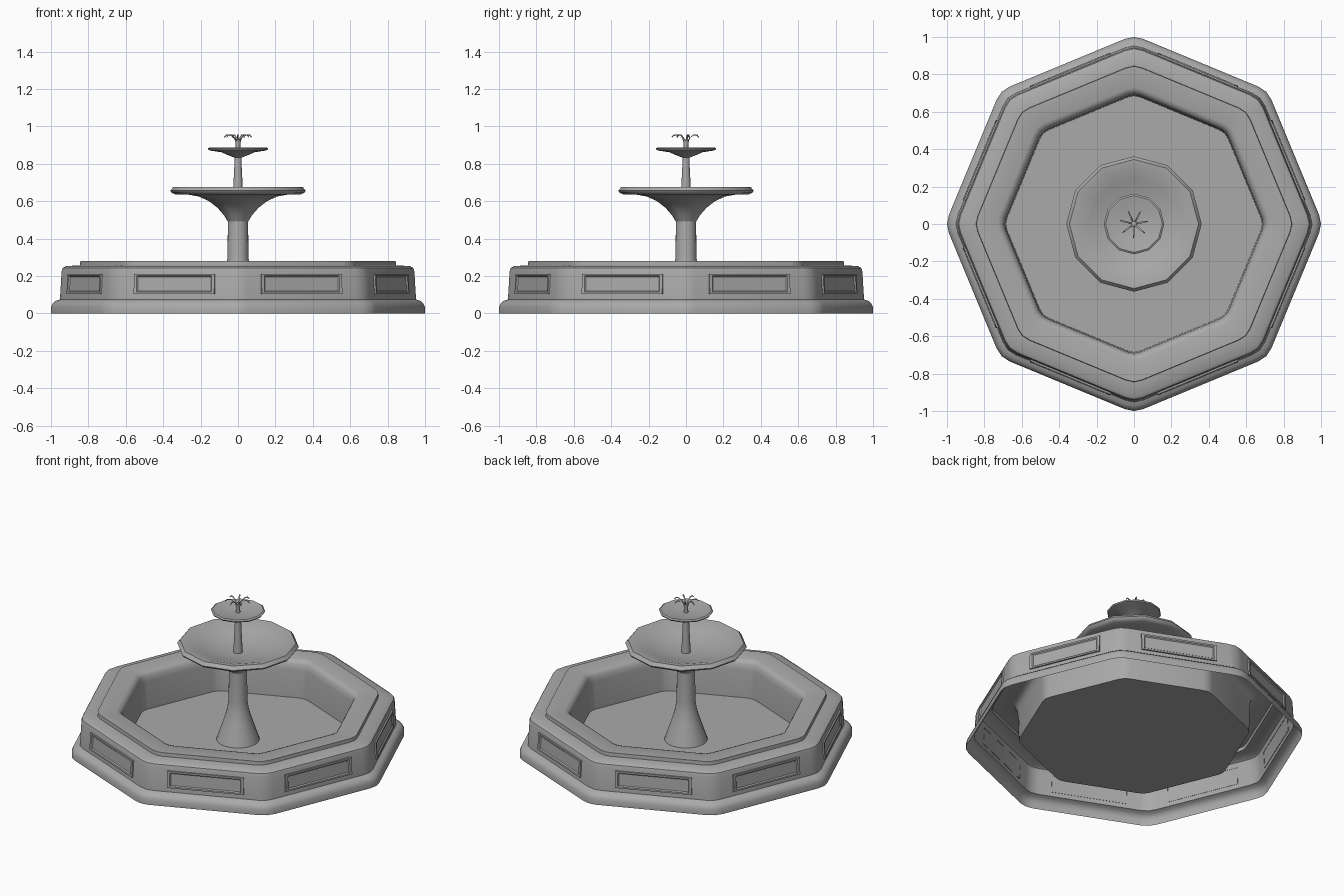
import bpy, bmesh
from math import sin, cos, pi, radians
from mathutils import Vector, Matrix

cube = bpy.data.objects.get("Cube")
if cube:
    bpy.data.objects.remove(cube, do_unlink=True)

stone = bpy.data.materials.new("grey stone")
stone.use_nodes = True
grey = (0.4, 0.4, 0.4, 1)
stone.diffuse_color = grey
stone.node_tree.nodes["Principled BSDF"].inputs["Base Color"].default_value = grey


def loft(name, rings, cap=False, angle=40):
    """Skin a list of closed point rings, optionally filling the last one."""
    bm = bmesh.new()
    loops = [[bm.verts.new(p) for p in ring] for ring in rings]
    n = len(loops[0])
    for a, b in zip(loops, loops[1:]):
        for i in range(n):
            j = (i + 1) % n
            bm.faces.new((a[i], a[j], b[j], b[i]))
    if cap:
        bm.faces.new(loops[-1])
    mesh = bpy.data.meshes.new(name)
    bm.to_mesh(mesh)
    bm.free()
    mesh.materials.append(stone)
    obj = bpy.data.objects.new(name, mesh)
    bpy.context.collection.objects.link(obj)
    bpy.ops.object.select_all(action='DESELECT')
    obj.select_set(True)
    bpy.context.view_layer.objects.active = obj
    bpy.ops.object.shade_smooth_by_angle(angle=radians(angle))
    return obj


def circle(r, z, sides):
    return [(r * cos(2 * pi * i / sides), r * sin(2 * pi * i / sides), z)
            for i in range(sides)]


def octagon(r, z):
    """Octagon with softened corners; r is the corner radius."""
    corners = [Vector((cos(i * pi / 4), sin(i * pi / 4), 0)) * r * 1.01 for i in range(8)]
    ring = []
    for i, c in enumerate(corners):
        before, after = corners[i - 1], corners[(i + 1) % 8]
        ring += [c.lerp(before, 0.07), c / 1.01, c.lerp(after, 0.07)]
    return [p + Vector((0, 0, z)) for p in ring]


def lathe(name, profile, sides, cap=False, angle=40):
    return loft(name, [circle(r, z, sides) for r, z in profile], cap, angle)


# Basin: one open-bottomed skin from the plinth over the rim to the floor
basin = [(1, 0), (1, 0.035), (0.99, 0.055), (0.975, 0.067), (0.952, 0.075),
         (0.943, 0.225), (0.937, 0.243), (0.92, 0.253), (0.845, 0.257),
         (0.843, 0.28), (0.73, 0.28), (0.71, 0.272), (0.697, 0.255),
         (0.69, 0.22), (0.685, 0.04)]
loft("basin", [octagon(r, z) for r, z in basin], cap=True)

# Framed panels, one on each side of the basin
steps = [(0.233, 0.054, -0.002), (0.233, 0.054, 0.009), (0.217, 0.044, 0.009),
         (0.211, 0.038, 0.002)]
frame = [[Vector((d, sx * w, sz * h)) for sx, sz in ((-1, -1), (1, -1), (1, 1), (-1, 1))]
         for w, h, d in steps]
for i in range(8):
    panel = loft(f"wall_panel_{i + 1}", frame, cap=True, angle=20)
    panel.matrix_world = (Matrix.Rotation((i + 0.5) * pi / 4, 4, 'Z')
                          @ Matrix.Translation((0.884, 0, 0.157))
                          @ Matrix.Rotation(radians(-3), 4, 'Y'))

# Pedestal with a flared foot
lathe("pedestal", [(0.128, 0.04), (0.112, 0.09), (0.085, 0.17), (0.064, 0.24),
                   (0.056, 0.3), (0.054, 0.5)], 24)

# Large bowl
lathe("large_bowl", [(0.054, 0.49), (0.075, 0.525), (0.11, 0.565), (0.155, 0.6),
                     (0.21, 0.625), (0.27, 0.636), (0.335, 0.636), (0.355, 0.645),
                     (0.362, 0.656), (0.345, 0.677), (0.31, 0.674), (0.24, 0.65),
                     (0.16, 0.626), (0.08, 0.612), (0.02, 0.61)], 12, cap=True)

# Upper stem
lathe("upper_stem", [(0.028, 0.61), (0.024, 0.7), (0.02, 0.78), (0.018, 0.85)], 16)

# Small bowl
lathe("small_bowl", [(0.018, 0.832), (0.05, 0.845), (0.09, 0.862), (0.145, 0.87),
                     (0.158, 0.874), (0.162, 0.882), (0.152, 0.888), (0.12, 0.882),
                     (0.06, 0.872), (0.01, 0.87)], 12, cap=True)

# Nozzle and its ring of curved jets
lathe("nozzle", [(0.014, 0.868), (0.012, 0.9), (0.016, 0.925), (0.008, 0.93)], 12, cap=True)
arc = [(0.006, 0.91), (0.02, 0.935), (0.042, 0.953), (0.062, 0.955), (0.076, 0.942)]
radii = [0.006, 0.005, 0.005, 0.004, 0.002]
for k in range(7):
    turn = Matrix.Rotation(2 * pi * k / 7 + 0.2, 3, 'Z')
    rings = []
    for (r, z), w in zip(arc, radii):
        rings.append([turn @ Vector((r + x * 0.7, y, z + x * 0.7))
                      for x, y, _ in circle(w, 0, 6)])
    loft(f"water_jet_{k + 1}", rings, cap=True)
